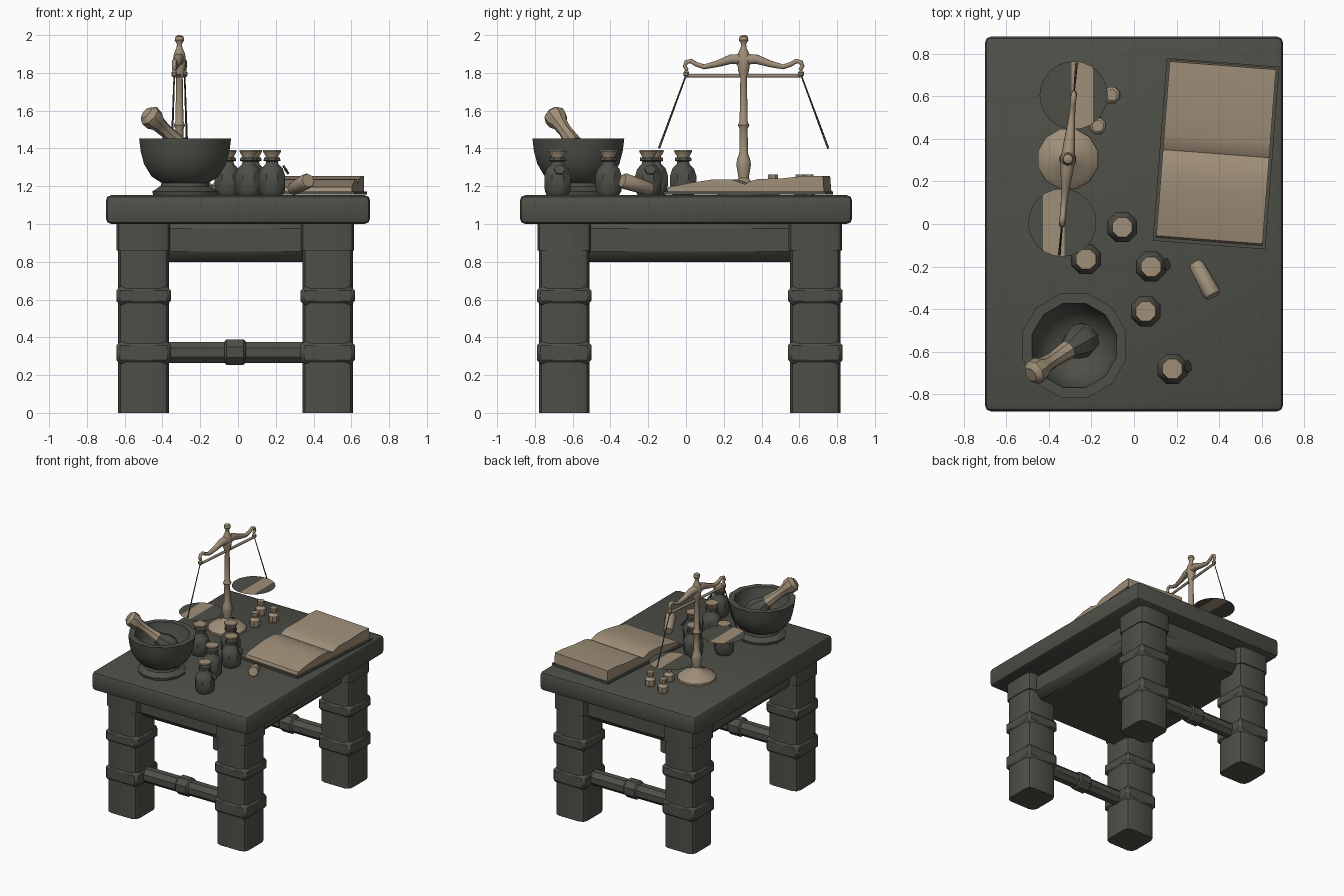
import bpy, bmesh, math
from mathutils import Vector, Matrix

if "Cube" in bpy.data.objects:
    bpy.data.objects.remove(bpy.data.objects["Cube"])


def material(name, rgb):
    m = bpy.data.materials.new(name)
    m.diffuse_color = (*rgb, 1)
    m.use_nodes = True
    m.node_tree.nodes["Principled BSDF"].inputs["Base Color"].default_value = m.diffuse_color
    return m


DARK = material("dark_stained_wood", (0.078, 0.078, 0.066))
TAN = material("aged_tan", (0.35, 0.275, 0.19))


def finish(name, bm, mats, angle=40):
    bmesh.ops.recalc_face_normals(bm, faces=bm.faces[:])
    me = bpy.data.meshes.new(name)
    bm.to_mesh(me)
    bm.free()
    for m in mats:
        me.materials.append(m)
    ob = bpy.data.objects.new(name, me)
    bpy.context.collection.objects.link(ob)
    bpy.ops.object.select_all(action='DESELECT')
    ob.select_set(True)
    bpy.context.view_layer.objects.active = ob
    bpy.ops.object.shade_smooth_by_angle(angle=math.radians(angle))
    return ob


def box(name, lo, hi, mat, bevel=0.0, seg=1, vertical=False):
    lo, hi = Vector(lo), Vector(hi)
    bm = bmesh.new()
    bmesh.ops.create_cube(bm, size=1)
    for v in bm.verts:
        v.co = (lo + hi) / 2 + Vector(a * b for a, b in zip(v.co, hi - lo))
    if bevel:
        edges = [e for e in bm.edges if not vertical
                 or abs(e.verts[0].co.z - e.verts[1].co.z) > 0.001]
        bmesh.ops.bevel(bm, geom=edges, offset=bevel, segments=seg,
                        profile=0.5, affect='EDGES')
    return finish(name, bm, [mat])


def lathe(name, profile, loc, n=8, mats=(DARK,), direction=(0, 0, 1), split=None):
    """Revolve (radius, height) points; faces above split get the second material."""
    bm = bmesh.new()
    rings = []
    for r, z in profile:
        rings.append([bm.verts.new((r * math.cos(2 * math.pi * (i + .5) / n),
                                    r * math.sin(2 * math.pi * (i + .5) / n), z))
                      for i in range(n)])
    for a, b in zip(rings, rings[1:]):
        for i in range(n):
            j = (i + 1) % n
            bm.faces.new((a[i], a[j], b[j], b[i]))
    bm.faces.new(rings[0])
    bm.faces.new(rings[-1])
    if split is not None:
        for f in bm.faces:
            f.material_index = int(f.calc_center_median().z > split)
    q = Vector((0, 0, 1)).rotation_difference(Vector(direction))
    bm.transform(Matrix.Translation(loc) @ q.to_matrix().to_4x4())
    return finish(name, bm, mats)


def tube(name, pts, radii, mat, res=1):
    cu = bpy.data.curves.new(name, 'CURVE')
    cu.dimensions = '3D'
    cu.bevel_depth = 1
    cu.bevel_resolution = res
    cu.use_fill_caps = True
    s = cu.splines.new('POLY')
    s.points.add(len(pts) - 1)
    for p, co, r in zip(s.points, pts, radii):
        p.co = (*co, 1)
        p.radius = r
    cu.materials.append(mat)
    ob = bpy.data.objects.new(name, cu)
    bpy.context.collection.objects.link(ob)
    return ob


# Table: top slab, under-frame with chamfered lower edge
box("table_top", (-0.70, -0.88, 1.0), (0.70, 0.88, 1.153), DARK, 0.03, 2)
box("table_apron", (-0.575, -0.73, 0.80), (0.545, 0.775, 1.03), DARK, 0.055)

# Legs with two raised bands each
for sx, x in (("left", -0.50), ("right", 0.475)):
    for sy, y in (("front", -0.645), ("back", 0.685)):
        h = 0.134
        tag = f"{sy}_{sx}"
        box(f"{tag}_leg", (x - h, y - h, 0), (x + h, y + h, 1.01), DARK, 0.045, 2, True)
        box(f"{tag}_leg_head", (x - h - .008, y - h - .008, 0.86),
            (x + h + .006, y + h + .008, 1.01), DARK, 0.04, 2, True)
        for k, (z0, z1) in enumerate(((0.26, 0.378), (0.572, 0.668))):
            b = h + 0.01
            box(f"{tag}_leg_band_{k}", (x - b, y - b, z0), (x + b, y + b, z1), DARK, 0.02)

# Front and back stretchers with centre collar
for name, y in (("front", -0.645), ("back", 0.685)):
    lathe(f"{name}_stretcher", [(0.06, -0.42), (0.06, 0.42)], (-0.015, y, 0.32), 8,
          direction=(1, 0, 0))
    lathe(f"{name}_stretcher_collar",
          [(0.06, -0.057), (0.073, -0.045), (0.073, 0.045), (0.06, 0.057)],
          (-0.015, y, 0.322), 8, direction=(1, 0, 0))

# Mortar and pestle
lathe("mortar", [(0.175, 0), (0.18, 0.02), (0.135, 0.045), (0.13, 0.065), (0.185, 0.10),
                 (0.225, 0.165), (0.243, 0.23), (0.252, 0.30), (0.205, 0.30),
                 (0.185, 0.20), (0.13, 0.12), (0.04, 0.09)], (-0.28, -0.57, 1.153), 12)
lathe("pestle", [(0.03, -0.06), (0.07, -0.03), (0.083, 0.02), (0.07, 0.07), (0.045, 0.12),
                 (0.036, 0.23), (0.042, 0.29), (0.058, 0.32), (0.06, 0.36), (0.035, 0.385)],
      (-0.235, -0.54, 1.35), 8, (DARK, TAN), (-0.245, -0.165, 0.235), 0.12)

# Balance scale: stand, beam, arms, hangers and pans
cx, cy = -0.31, 0.305
axis = Vector((0.055, 0.61, 0)).normalized()
lathe("scale_stand",
      [(0.145, 0), (0.145, 0.015), (0.11, 0.045), (0.05, 0.065), (0.028, 0.09), (0.04, 0.16),
       (0.036, 0.19), (0.024, 0.22), (0.022, 0.35), (0.031, 0.37), (0.022, 0.39),
       (0.018, 0.62), (0.03, 0.66), (0.036, 0.71), (0.03, 0.75), (0.016, 0.78),
       (0.014, 0.80), (0.026, 0.82), (0.022, 0.84), (0.008, 0.847)],
      (cx, cy, 1.153), 12, (TAN,))


def at(d, z):
    return Vector((cx, cy, z)) + axis * d


tube("scale_crossbar", [at(-0.305, 1.785), at(0.305, 1.785)], [0.01, 0.01], TAN)
arm = [(0, 1.872, .034), (0.07, 1.872, .028), (0.14, 1.848, .02), (0.21, 1.832, .015),
       (0.25, 1.845, .014), (0.28, 1.863, .014), (0.305, 1.857, .013),
       (0.313, 1.835, .012), (0.30, 1.815, .011)]
for side, s in (("front", -1), ("back", 1)):
    tube(f"{side}_scale_arm", [at(s * d, z) for d, z, r in arm], [r for *_, r in arm], TAN)
    lathe(f"{side}_scale_hook", [(0.006, -0.02), (0.017, -0.008), (0.017, 0.008), (0.006, 0.02)],
          at(s * 0.305, 1.795), 8, (TAN,))
    tube(f"{side}_scale_chain", [at(s * 0.305, 1.79), at(s * 0.45, 1.40)],
         [0.004, 0.006], DARK, 0)
    # thin pan with a tan stripe cut across
    bm = bmesh.new()
    bmesh.ops.create_circle(bm, cap_ends=True, radius=0.16, segments=24)
    for px in (-0.09, 0.01):
        bmesh.ops.bisect_plane(bm, geom=bm.verts[:] + bm.edges[:] + bm.faces[:],
                               plane_co=(px, 0, 0), plane_no=(1, 0, 0))
    for f in bm.faces:
        f.material_index = int(-0.09 < f.calc_center_median().x < 0.01)
    if s > 0:
        bmesh.ops.rotate(bm, verts=bm.verts[:], matrix=Matrix.Rotation(math.pi, 3, 'Z'))
    bmesh.ops.translate(bm, verts=bm.verts[:], vec=at(s * 0.30, 1.395))
    finish(f"{side}_scale_pan", bm, [DARK, TAN])

# Open book: dark cover below, curved tan pages above
turn = Matrix.Rotation(math.radians(-4.4), 4, 'Z')
place = Matrix.Translation((0.385, 0.33, 0)) @ turn
cover = box("book_cover", (-0.265, -0.43, 1.155), (0.265, 0.43, 1.172), DARK)
cover.matrix_world = place
pages = [(-0.415, 1.168), (-0.405, 1.195), (-0.30, 1.216), (-0.17, 1.236), (-0.07, 1.236),
         (-0.02, 1.218), (0, 1.21), (0.025, 1.225), (0.07, 1.238), (0.20, 1.242),
         (0.33, 1.255), (0.415, 1.255), (0.422, 1.168)]
bm = bmesh.new()
ends = [[bm.verts.new((x, y, z)) for y, z in pages] for x in (-0.25, 0.25)]
for i in range(len(pages)):
    j = (i + 1) % len(pages)
    bm.faces.new((ends[0][i], ends[0][j], ends[1][j], ends[1][i]))
for e in ends:
    bm.faces.new(e)
finish("book_pages", bm, [TAN]).matrix_world = place

# Corked bottles, two with small hanging tags
bottle = [(0.06, 0), (0.073, 0.02), (0.076, 0.10), (0.062, 0.14), (0.036, 0.165),
          (0.034, 0.178), (0.048, 0.182), (0.046, 0.20)]
cork = [(0.034, 0.19), (0.036, 0.205), (0.052, 0.232), (0.05, 0.24)]
spots = [(-0.055, -0.015), (-0.225, -0.165), (0.08, -0.20), (0.055, -0.41), (0.18, -0.68)]
for i, (x, y) in enumerate(spots):
    lathe(f"bottle_{i}", bottle, (x, y, 1.153), 8)
    lathe(f"bottle_cork_{i}", cork, (x, y, 1.153), 8, (TAN,))
for i, k in enumerate((2, 4)):
    x, y = spots[k]
    lathe(f"bottle_tag_{i}", [(0.03, 0), (0.03, 0.008)], (x + 0.07, y + 0.01, 1.285), 6,
          direction=(0.8, 0.1, 0.5))

# Small vials beside the scale
for i, (x, y) in enumerate(((-0.105, 0.605), (-0.17, 0.46), (-0.25, 0.65))):
    lathe(f"vial_{i}", [(0.036, 0), (0.042, 0.015), (0.04, 0.05), (0.018, 0.07), (0.018, 0.08),
                        (0.028, 0.085), (0.028, 0.11)], (x, y, 1.153), 8, (TAN,))

# Loose stopper leaning on the table
lathe("loose_stopper", [(0.03, -0.09), (0.036, -0.08), (0.042, 0.08), (0.036, 0.09)],
      (0.33, -0.26, 1.207), 8, (TAN,), (0.07, -0.13, 0.04))
